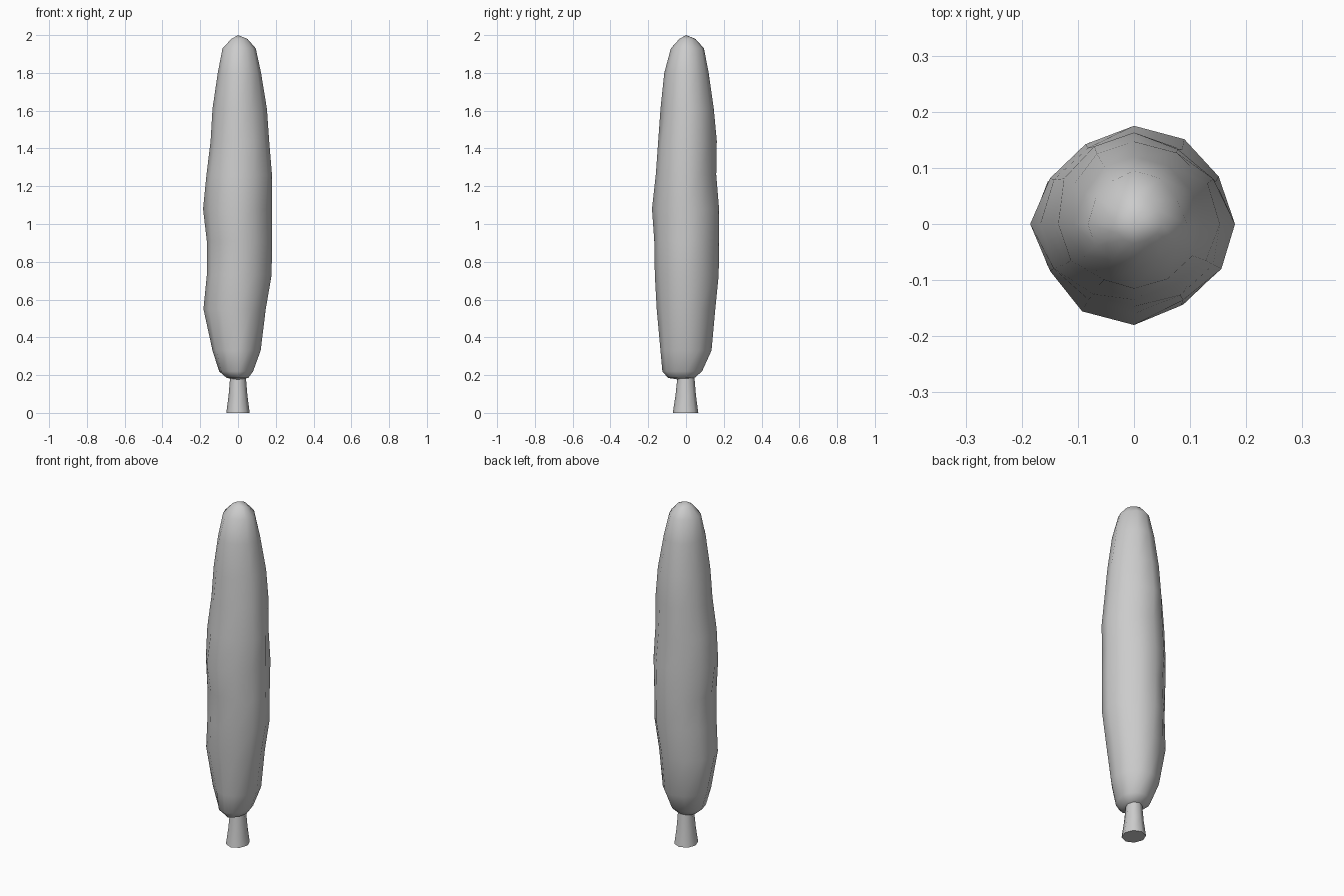
import bpy, bmesh, math, random

if "Cube" in bpy.data.objects:
    bpy.data.objects.remove(bpy.data.objects["Cube"])

random.seed(4)


def loft(name, rings, sides, jitter=0.0, low=None, high=None, angle=60):
    """Skin closed rings given as (z, left, right, front, back) extents."""
    bm = bmesh.new()
    loops = []
    for k, (z, left, right, front, back) in enumerate(rings):
        loop = []
        for i in range(sides):
            a = 2 * math.pi * i / sides
            c, s = math.cos(a), math.sin(a)
            f = 1 - random.random() * jitter * (0 if i % (sides // 4) == 0 else 1)
            loop.append(bm.verts.new((c * f * (right if c > 0 else left),
                                      s * f * (back if s > 0 else front), z)))
        loops.append(loop)
    for lo, hi in zip(loops, loops[1:]):
        for i in range(sides):
            j = (i + 1) % sides
            bm.faces.new((lo[i], lo[j], hi[j], hi[i]))
    # Ends: fan to a pole point, or a flat cap
    for loop, pole in ((loops[0], low), (loops[-1], high)):
        if pole is None:
            bm.faces.new(loop)
        else:
            p = bm.verts.new(pole)
            for i in range(sides):
                bm.faces.new((loop[i], loop[(i + 1) % sides], p))
    bmesh.ops.recalc_face_normals(bm, faces=bm.faces)
    mesh = bpy.data.meshes.new(name)
    bm.to_mesh(mesh)
    bm.free()
    obj = bpy.data.objects.new(name, mesh)
    bpy.context.collection.objects.link(obj)
    bpy.context.view_layer.objects.active = obj
    obj.select_set(True)
    bpy.ops.object.shade_smooth_by_angle(angle=math.radians(angle))
    obj.select_set(False)
    return obj


# Tall uneven foliage column
foliage = [
    (0.185, 0.06, 0.055, 0.095, 0.045),
    (0.22, 0.10, 0.08, 0.125, 0.085),
    (0.33, 0.135, 0.12, 0.135, 0.135),
    (0.55, 0.183, 0.147, 0.155, 0.155),
    (0.73, 0.165, 0.178, 0.165, 0.173),
    (0.91, 0.165, 0.18, 0.168, 0.175),
    (1.08, 0.185, 0.18, 0.18, 0.175),
    (1.26, 0.167, 0.18, 0.16, 0.16),
    (1.44, 0.145, 0.165, 0.147, 0.163),
    (1.61, 0.135, 0.153, 0.135, 0.147),
    (1.80, 0.107, 0.122, 0.115, 0.12),
    (1.93, 0.082, 0.094, 0.08, 0.095),
    (1.98, 0.035, 0.05, 0.035, 0.05),
]
loft("foliage", foliage, 12, 0.07, (0, -0.03, 0.175), (0, 0, 2.0))

# Flared trunk, tucked into the foliage
trunk = [(0, 0.062, 0.062, 0.07, 0.065),
         (0.09, 0.05, 0.05, 0.056, 0.053),
         (0.21, 0.04, 0.04, 0.043, 0.043)]
loft("trunk", trunk, 8)
